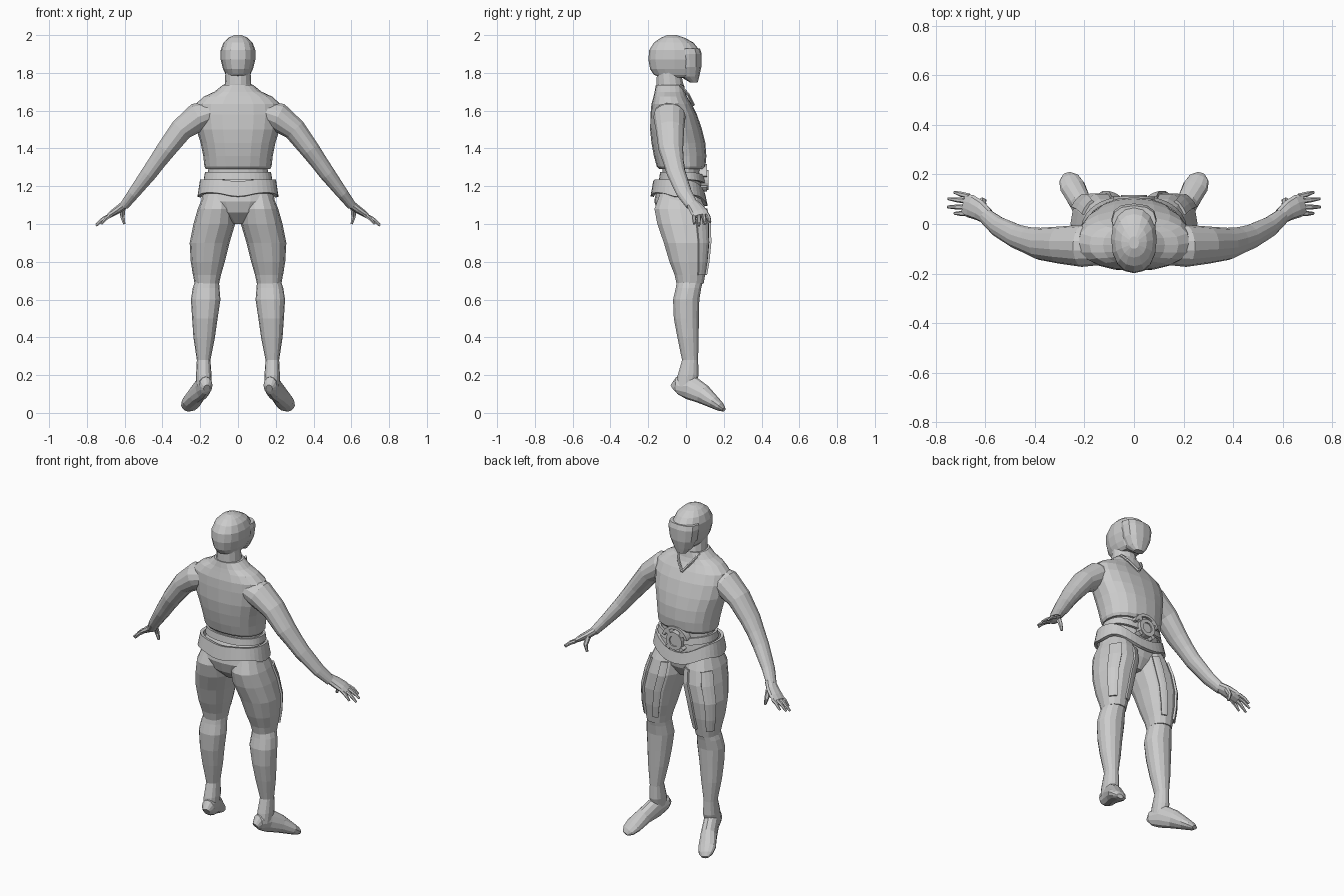
import bpy, bmesh
from math import sin, cos, pi, radians, exp
from mathutils import Vector


def make(name, rings, closed=True, caps=True, mirror=False, thick=0):
    """Skin a list of point rings into one mesh object."""
    bm = bmesh.new()
    vs = [[bm.verts.new(p) for p in r] for r in rings]
    n = len(vs[0])
    for a, b in zip(vs, vs[1:]):
        for i in range(n if closed else n - 1):
            j = (i + 1) % n
            bm.faces.new((a[i], a[j], b[j], b[i]))
    if caps:
        bm.faces.new(vs[0][::-1])
        bm.faces.new(vs[-1])
    bmesh.ops.recalc_face_normals(bm, faces=bm.faces[:])
    me = bpy.data.meshes.new(name)
    bm.to_mesh(me)
    bm.free()
    ob = bpy.data.objects.new(name, me)
    bpy.context.collection.objects.link(ob)
    if thick:
        m = ob.modifiers.new("thickness", 'SOLIDIFY')
        m.thickness, m.offset = thick, 0
    if mirror:
        ob.modifiers.new("mirror", 'MIRROR')
    return ob


def oval(t, e=2.0):
    """Point on a unit superellipse."""
    c, s = cos(t), sin(t)
    return (abs(c) ** (2 / e) * (1 if c > 0 else -1),
            abs(s) ** (2 / e) * (1 if s > 0 else -1))


def level_ring(r, angles, e, grow=0):
    z, x0, x1, y0, y1 = r
    out = []
    for t in angles:
        c, s = oval(t, e)
        out.append(Vector(((x0 + x1) / 2 + c * ((x1 - x0) / 2 + grow),
                           (y0 + y1) / 2 + s * ((y1 - y0) / 2 + grow), z)))
    return out


def loft(name, rows, n=16, e=2.2, mirror=False):
    """Stack of level ovals: z, x0, x1, y0, y1."""
    ang = [2 * pi * i / n for i in range(n)]
    return make(name, [level_ring(r, ang, e) for r in rows], mirror=mirror)


def body(name, rows, n=20, e=2.3):
    return loft(name, [(z, -h, h, a, b) for z, h, a, b in rows], n, e)


def tube(name, rows, ref, n=10, mirror=True):
    """Swept oval: x, y, z, half width along ref, half width across."""
    pts = [Vector(r[:3]) for r in rows]
    rings = []
    for i, r in enumerate(rows):
        d = (pts[min(i + 1, len(pts) - 1)] - pts[max(i - 1, 0)]).normalized()
        u = Vector(ref)
        u = (u - d * u.dot(d)).normalized()
        v = d.cross(u)
        rings.append([pts[i] + u * cos(2 * pi * k / n) * r[3] + v * sin(2 * pi * k / n) * r[4]
                      for k in range(n)])
    return make(name, rings, mirror=mirror)


def band(name, hx, y0, y1, edges, flare=0, thick=0.014, n=40):
    """Shell round the waist; edges(t) gives top and bottom heights."""
    ang = [2 * pi * i / n for i in range(n)]
    rings = []
    for k in range(3):
        ring = []
        for t in ang:
            top, bot = edges(t)
            z = top + (bot - top) * k / 2
            ring += level_ring((z, -hx, hx, y0, y1), [t], 2.3, flare * k / 2)
        rings.append(ring)
    return make(name, rings, caps=False, thick=thick)


# Head, face plate and neck
body("head", [(1.775, .05, -.13, .03), (1.79, .065, -.17, .06), (1.82, .079, -.19, .07),
              (1.87, .092, -.199, .075), (1.92, .092, -.195, .072), (1.96, .077, -.17, .04),
              (1.985, .052, -.135, -.005), (2.0, .02, -.1, -.05)], 16, 2.2)
body("face_plate", [(1.75, .03, .02, .062), (1.78, .056, -.03, .07), (1.83, .08, -.045, .081),
                    (1.90, .092, -.05, .083), (1.928, .089, -.05, .074)], 12, 2.4)
body("neck", [(1.66, .085, -.15, -.005), (1.74, .07, -.158, -.012), (1.82, .066, -.155, -.03)], 14, 2)

# Shirt body, sloping into the shoulders
body("torso", [(1.29, .17, -.14, .09), (1.305, .178, -.155, .103), (1.36, .184, -.17, .108),
               (1.43, .198, -.183, .102), (1.50, .22, -.19, .085), (1.58, .232, -.188, .058),
               (1.635, .225, -.183, .03), (1.675, .18, -.172, .005), (1.70, .125, -.166, -.004),
               (1.735, .082, -.16, -.01)])
tube("collar", [(.072, -.03, 1.735, .008, .008), (.045, .012, 1.685, .008, .008),
                (.0, .04, 1.63, .008, .008)], (1, 0, 0), 6)

# Arms
tube("arm", [(.11, -.088, 1.60, .075, .055), (.21, -.088, 1.568, .085, .078),
             (.30, -.085, 1.50, .075, .062), (.38, -.08, 1.395, .065, .053),
             (.425, -.067, 1.333, .055, .047), (.47, -.052, 1.27, .05, .043),
             (.55, -.01, 1.165, .042, .032), (.60, .032, 1.10, .033, .025)], (0, 1, 0), 14)

# Hands
tube("palm", [(.59, .03, 1.11, .032, .024), (.625, .055, 1.083, .042, .022),
              (.66, .072, 1.06, .047, .018), (.685, .08, 1.042, .042, .012)], (0, 1, 0))
for i, (by, tx, ty, tz) in enumerate([(.042, .724, .043, 1.0), (.068, .752, .069, .99),
                                      (.092, .75, .102, 1.0), (.112, .725, .128, 1.01)]):
    mid = ((.67 + tx) / 2, (by + ty) / 2, (1.052 + tz) / 2 + .005, .0105, .0105)
    tube(f"finger_{i + 1}", [(.665, by, 1.053, .011, .011), mid, (tx, ty, tz, .006, .006)], (0, 1, 0), 6)
tube("thumb", [(.61, .075, 1.08, .016, .016), (.612, .095, 1.04, .013, .013),
               (.602, .095, 1.0, .007, .007)], (0, 1, 0), 6)

# Pelvis
body("pelvis", [(1.31, .155, -.125, .08), (1.25, .162, -.125, .08), (1.19, .185, -.155, .085),
                (1.12, .195, -.168, .09), (1.06, .14, -.15, .08), (1.0, .035, -.09, .045)], 20, 2.2)

# Thighs with raised front strips
thigh = [(1.16, .03, .18, -.14, .07), (1.08, .015, .213, -.17, .105), (1.0, .015, .236, -.155, .125),
         (.9, .045, .256, -.12, .126), (.8, .07, .25, -.09, .116), (.73, .09, .238, -.062, .103),
         (.685, .1, .23, -.052, .095)]
loft("thigh", thigh, 14, mirror=True)
for nm, a0, a1 in (("inner", 100, 122), ("outer", 28, 62)):
    ang = [radians(a0 + (a1 - a0) * k / 3) for k in range(4)]
    make(f"{nm}_thigh_strip", [level_ring(r, ang, 2.2, .004) for r in thigh[1:6]],
         closed=False, caps=False, mirror=True, thick=.012)

# Shins and feet
loft("shin", [(.71, .107, .222, -.045, .085), (.685, .1, .232, -.052, .088), (.66, .098, .24, -.056, .082),
              (.6, .093, .249, -.07, .072), (.5, .108, .243, -.066, .07), (.4, .122, .236, -.047, .068),
              (.28, .146, .218, -.022, .065), (.2, .14, .222, -.045, .068), (.14, .143, .22, -.055, .05)],
     14, mirror=True)
tube("foot", [(.165, -.068, .13, .018, .022), (.17, -.048, .145, .036, .046), (.186, .02, .137, .042, .066),
              (.218, .09, .098, .045, .052), (.248, .15, .055, .052, .034), (.262, .183, .031, .042, .024),
              (.27, .201, .017, .02, .011)], (1, 0, 0), 12)


# Waist belt and hip band, dipping to a point front and back
def peak(t, at, w):
    d = (t - at + pi) % (2 * pi) - pi
    return exp(-(d / w) ** 2)


FRONT, BACK = pi / 2, 3 * pi / 2
band("waist_belt", .168, -.13, .09,
     lambda t: (1.275 - .02 * peak(t, FRONT, .8), 1.235 - .02 * peak(t, FRONT, .8)), .006)
band("hip_band", .192, -.165, .092,
     lambda t: (1.235 - .075 * peak(t, FRONT, .75) - .01 * peak(t, BACK, .3),
                1.165 - .07 * peak(t, FRONT, .75) - .02 * peak(t, BACK, .35)
                - .022 * (peak(t, 0, .4) + peak(t, pi, .4))), .014, .018)


# Buckle: hub, rings and spokes facing the wearer's front
def disc_ring(name, r, w, y0, y1, a0=0, a1=360, n=24):
    rings = []
    full = a1 - a0 == 360
    for k in range(n + (0 if full else 1)):
        t = radians(a0 + (a1 - a0) * k / n)
        rings.append([(cos(t) * q, y, 1.232 + sin(t) * q)
                      for q, y in ((r - w, y0), (r + w, y0), (r + w, y1), (r - w, y1))])
    if full:
        rings.append(rings[0])
    return make(name, rings, caps=not full)


disc_ring("buckle_ring", .042, .011, .075, .118)
disc_ring("buckle_hub", .015, .0148, .075, .112, n=12)
disc_ring("buckle_upper_arc", .078, .008, .07, .112, 15, 165)
for i in range(4):
    disc_ring(f"buckle_lug_{i + 1}", .06, .012, .075, .112, 33 + 90 * i, 57 + 90 * i, 3)
